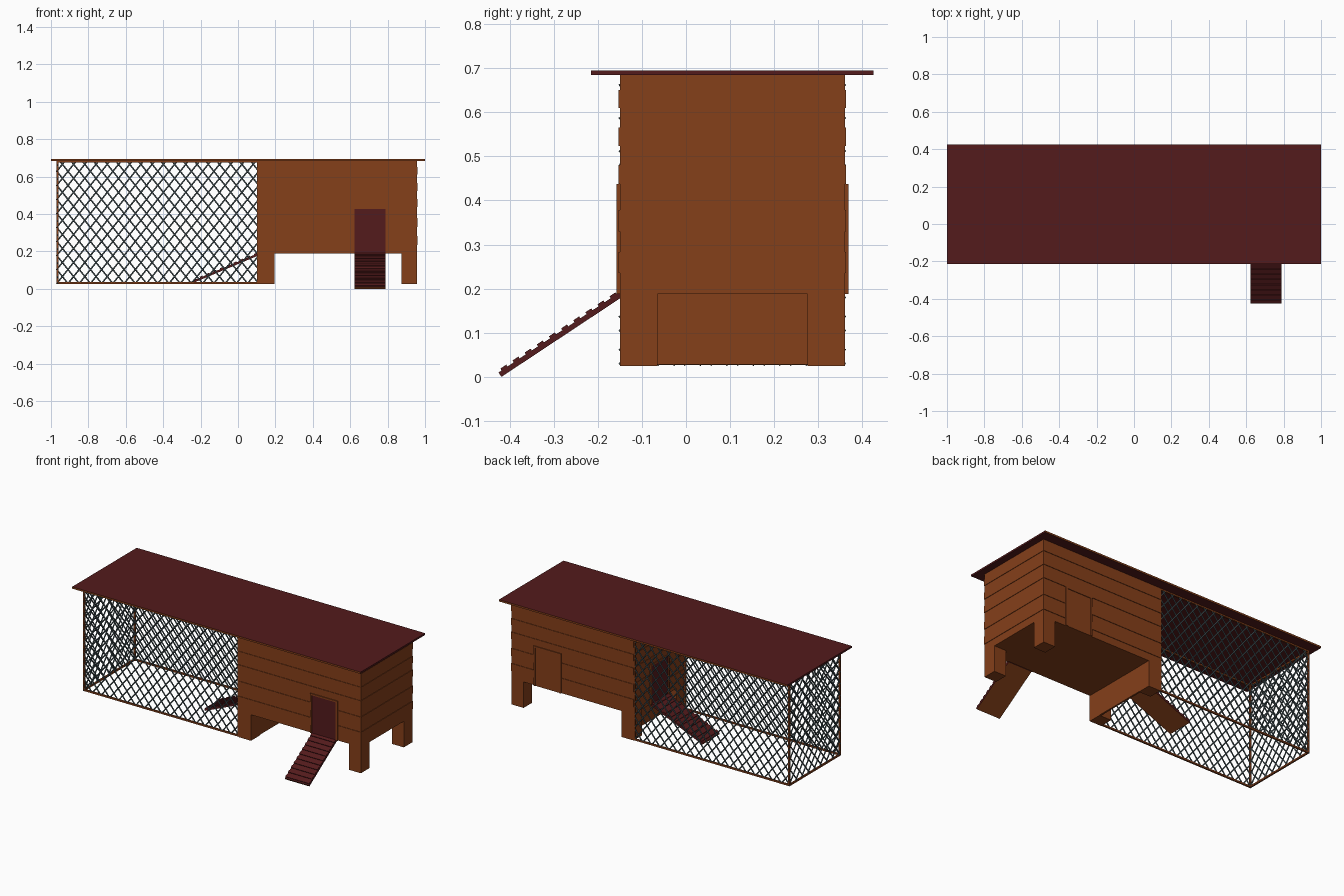
import bpy, bmesh, math
from mathutils import Vector, Matrix

if "Cube" in bpy.data.objects:
    bpy.data.objects.remove(bpy.data.objects["Cube"])


def material(name, rgb):
    m = bpy.data.materials.new(name)
    m.diffuse_color = (*rgb, 1)
    m.use_nodes = True
    m.node_tree.nodes["Principled BSDF"].inputs["Base Color"].default_value = m.diffuse_color
    return m


WOOD = material("brown wood", (0.235, 0.050, 0.010))
RED = material("dark red", (0.088, 0.0105, 0.0115))
WIRE = material("slate wire", (0.065, 0.095, 0.105))


def add_box(bm, lo, hi):
    lo, hi = Vector(lo), Vector(hi)
    mat = Matrix.Translation((lo + hi) / 2) @ Matrix.Diagonal((*(hi - lo), 1))
    return bmesh.ops.create_cube(bm, size=1, matrix=mat)["verts"]


def add_bar(bm, a, b, radius):
    a, b = Vector(a), Vector(b)
    d = b - a
    mat = Matrix.Translation((a + b) / 2) @ d.to_track_quat('Z', 'Y').to_matrix().to_4x4()
    bmesh.ops.create_cone(bm, cap_ends=True, segments=8, radius1=radius,
                          radius2=radius, depth=d.length, matrix=mat)


def finish(bm, name, *mats):
    me = bpy.data.meshes.new(name)
    bm.to_mesh(me)
    bm.free()
    for m in mats:
        me.materials.append(m)
    ob = bpy.data.objects.new(name, me)
    bpy.context.collection.objects.link(ob)
    return ob


def boxes(name, mat, *pairs):
    bm = bmesh.new()
    for lo, hi in pairs:
        add_box(bm, lo, hi)
    return finish(bm, name, mat)


# main extents
HX0, HX1 = 0.112, 0.957     # house
Y0, Y1 = -0.15, 0.36        # house and run depth
RX0 = -0.97                 # run left end
FLOOR, TOP, FOOT = 0.188, 0.685, 0.025

# roof: red sheet with brown long edges
bm = bmesh.new()
add_box(bm, (-1, -0.215, 0.684), (1, 0.425, 0.695))
bm.normal_update()
for f in bm.faces:
    f.material_index = 1 if abs(f.normal.y) > 0.5 else 0
finish(bm, "roof", RED, WOOD)

# house body, with alternate boards standing slightly proud
boxes("house_body", WOOD, ((HX0, Y0, FLOOR), (HX1, Y1, TOP)))
P = 0.003
boxes("siding_boards", WOOD, *[
    ((HX0 - P, Y0 - P, a), (HX1 + P, Y1 + P, b))
    for a, b in [(0.61, 0.65), (0.523, 0.565), (0.437, 0.48), (0.33, 0.378), (0.235, 0.283)]])

# legs and the board closing the gap on the run side
for nx, x in (("left", HX0), ("right", HX1 - 0.083)):
    for ny, y in (("front", Y0), ("back", Y1 - 0.085)):
        boxes(f"{ny}_{nx}_leg", WOOD, ((x, y, FOOT), (x + 0.083, y + 0.085, FLOOR)))
boxes("skirt_board", WOOD, ((0.183, Y0 + 0.08, 0.028), (0.194, Y1 - 0.08, FLOOR)))


# doors: panel with a thin frame; local x across, local -y outwards
def door(name, mat, loc, angle):
    d, w, h = 0.008, 0.095, 0.249
    parts = [
        boxes(name + "_panel", mat, ((-0.083, -0.004, 0), (0.083, 0.004, h - 0.01))),
        boxes(name + "_frame", WOOD,
              ((-w, -d, 0), (-0.083, 0.004, h)), ((0.083, -d, 0), (w, 0.004, h)),
              ((-0.083, -d, h - 0.01), (0.083, 0.004, h)))]
    for o in parts:
        o.location = loc
        o.rotation_euler.z = angle


YC = (Y0 + Y1) / 2
door("front_door", RED, (0.705, Y0, FLOOR), 0)
door("back_door", WOOD, (0.705, Y1, FLOOR), math.pi)
door("run_door", RED, (HX0, YC, FLOOR), -math.pi / 2)


# ramps: red on top, brown underneath, with cleats
def ramp(name, start, end, cleats=10, w=0.083, t=0.012):
    start, end = Vector(start), Vector(end)
    d = (end - start)
    length = d.length
    d.normalize()
    side = Vector((0, 0, 1)).cross(d).normalized()
    n = d.cross(side)
    bm = bmesh.new()
    add_box(bm, (0, -w, -t), (length, w, 0))
    bm.normal_update()
    for f in bm.faces:
        f.material_index = 1 if f.normal.z < -0.5 or f.normal.x > 0.5 else 0
    step = length / cleats
    for i in range(cleats):
        x = (i + 0.5) * step
        add_box(bm, (x - 0.008, -w, -0.001), (x + 0.008, w, 0.005))
    ob = finish(bm, name, RED, WOOD)
    rot = Matrix((d, side, n)).transposed().to_4x4()
    ob.matrix_world = Matrix.Translation(start) @ rot


ramp("front_ramp", (0.705, Y0, 0.192), (0.705, -0.425, 0.01))
ramp("run_ramp", (HX0, YC, 0.192), (-0.25, YC, 0.04))

# run frame: thin posts and rails
T, B = 0.01, 0.027
frame = []
for y in (Y0, Y1 - T):
    for x in (RX0, HX0 - T):
        frame.append(((x, y, B), (x + T, y + T, TOP)))
    for z in (B, TOP - T):
        frame.append(((RX0 + T, y, z), (HX0 - T, y + T, z + T)))
for z in (B, TOP - T):
    frame.append(((RX0, Y0 + T, z), (RX0 + T, Y1 - T, z + T)))
boxes("run_frame", WOOD, *frame)


# wire mesh: diagonal wires clipped to a rectangle
def wire_panel(name, origin, across, width, cell=0.06, slope=0.8):
    origin, across = Vector(origin), Vector(across)
    height = TOP - B
    run = height * slope
    bm = bmesh.new()
    u0 = -math.ceil(run / cell) * cell
    while u0 < width:
        a, b = max(0, -u0 / slope), min(height, (width - u0) / slope)
        if b - a > 0.005:
            for flip in (False, True):
                ends = []
                for v in (a, b):
                    u = u0 + v * slope
                    u = width - u if flip else u
                    ends.append(origin + across * u + Vector((0, 0, v)))
                add_bar(bm, ends[0], ends[1], 0.004)
        u0 += cell
    ob = finish(bm, name, WIRE)
    for p in ob.data.polygons:
        p.use_smooth = len(p.vertices) == 4


wire_panel("front_wire", (RX0, Y0 + T / 2, B), (1, 0, 0), HX0 - RX0)
wire_panel("back_wire", (RX0, Y1 - T / 2, B), (1, 0, 0), HX0 - RX0)
wire_panel("end_wire", (RX0 + T / 2, Y0, B), (0, 1, 0), Y1 - Y0)
